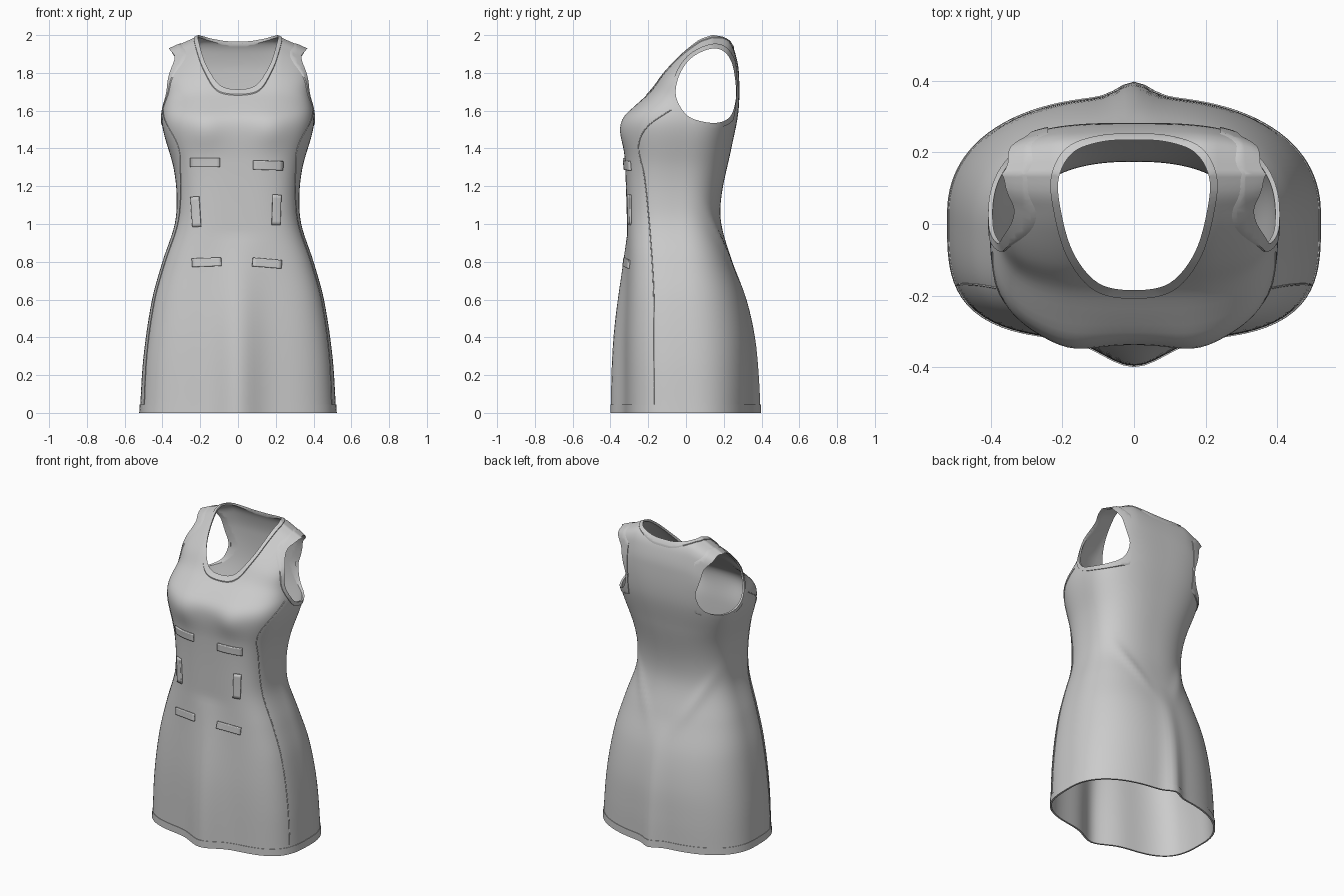
import bpy, bmesh, math
from mathutils import Vector, Matrix

cube = bpy.data.objects.get("Cube")
if cube:
    bpy.data.objects.remove(cube, do_unlink=True)

fabric = bpy.data.materials.new("grey fabric")
fabric.use_nodes = True
fabric.diffuse_color = (0.6, 0.6, 0.6, 1)
fabric.node_tree.nodes["Principled BSDF"].inputs["Base Color"].default_value = (0.6, 0.6, 0.6, 1)


def curve(points):
    """Smooth interpolation through (position, value) pairs."""
    count = len(points)

    def slope(i):
        p, q = points[max(i - 1, 0)], points[min(i + 1, count - 1)]
        return (q[1] - p[1]) / (q[0] - p[0])

    def value(t):
        i = 0
        while i < count - 2 and t > points[i + 1][0]:
            i += 1
        (t0, v0), (t1, v1) = points[i], points[i + 1]
        h = t1 - t0
        u = min(max((t - t0) / h, 0), 1)
        s = u * u * (3 - 2 * u)
        return (v0 + (v1 - v0) * s
                + h * u * (1 - u) * ((1 - u) * slope(i) - u * slope(i + 1)))
    return value


# Body measurements by height
width = curve([(0, .52), (.3, .5), (.6, .455), (.8, .4), (1, .335), (1.15, .325),
               (1.3, .342), (1.53, .402), (1.7, .388), (2, .38)])
front = curve([(0, -.322), (.4, -.322), (.8, -.31), (1.1, -.315), (1.35, -.325), (1.5, -.338),
               (1.57, -.322), (1.63, -.265), (1.7, -.19), (1.8, -.115), (1.9, -.02),
               (1.96, .05), (1.985, .09), (2, .14)])
back = curve([(0, .355), (.2, .355), (.4, .345), (.6, .31), (.8, .245), (1, .187), (1.15, .188),
              (1.4, .24), (1.6, .278), (1.8, .28), (1.9, .262), (1.96, .235),
              (1.985, .2), (2, .14)])
middle = curve([(0, .02), (1.05, -.03), (1.5, 0), (1.75, .08), (2, .14)])
front_square = curve([(0, 3.4), (.6, 3.4), (1.05, 3.4), (1.5, 3.1), (1.7, 3.4),
                      (1.85, 4.8), (1.93, 5), (2, 5)])
back_square = curve([(0, 2.3), (1.1, 2.4), (1.5, 2.7), (1.75, 3.2), (1.9, 3.4), (2, 5)])


def bell(d, size):
    return math.exp(-(d / size) ** 2)


def front_relief(x, z):
    """Centre pleat of the skirt and the bust."""
    pleat = .075 * max(0, 1 - (z / .95) ** 2) * bell(x, .12)
    return pleat + .02 * bell(abs(x) - .18, .09) * bell(z - 1.5, .1)


def back_relief(x, z):
    """Centre pleat of the skirt and the diagonal waist folds."""
    pleat = .04 * max(0, 1 - z / .8) * bell(x, .06)
    fold = .012 * bell(abs(x) - .1 - .55 * (z - .75), .035) * bell(z - .95, .17)
    return pleat + fold


def front_y(x, z):
    n = front_square(z)
    reach = max(0, 1 - abs(x / width(z)) ** n) ** (1 / n)
    return middle(z) + (front(z) - middle(z)) * reach - front_relief(x, z)


def side_x(y, z):
    n = front_square(z)
    depth = abs((y - middle(z)) / (front(z) - middle(z)))
    return width(z) * max(0, 1 - depth ** n) ** (1 / n)


def body_point(angle, z):
    c, s = math.cos(angle), math.sin(angle)
    n = back_square(z) if s >= 0 else front_square(z)
    r = (abs(c) ** n + abs(s) ** n) ** (-1 / n)
    x = width(z) * r * c
    if s >= 0:
        y = middle(z) + (back(z) - middle(z)) * r * s + back_relief(x, z) * s
    else:
        y = middle(z) - (front(z) - middle(z)) * r * s + front_relief(x, z) * s
    # shoulders slope down towards the arms
    drop = .45 * max(0, abs(x) - .2) * min(max((z - 1.6) / .35, 0), 1)
    return x, y, z - drop


def finish(name, bm):
    mesh = bpy.data.meshes.new(name)
    bm.to_mesh(mesh)
    bm.free()
    mesh.materials.append(fabric)
    obj = bpy.data.objects.new(name, mesh)
    bpy.context.collection.objects.link(obj)
    return obj


def activate(obj):
    bpy.ops.object.select_all(action='DESELECT')
    obj.select_set(True)
    bpy.context.view_layer.objects.active = obj


def smooth(obj):
    activate(obj)
    bpy.ops.object.shade_smooth_by_angle(angle=math.radians(40))


def shell(name, thickness, offset, columns=112, rows=84):
    """Thin closed cloth shell of the whole garment."""
    bm = bmesh.new()
    rings = []
    for i in range(rows + 1):
        z = 2 * (1 - (1 - i / rows) ** 1.5)
        rings.append([bm.verts.new(body_point(math.tau * j / columns, z))
                      for j in range(columns)])
    for low, high in zip(rings, rings[1:]):
        for j in range(columns):
            k = (j + 1) % columns
            bm.faces.new((low[j], low[k], high[k], high[j]))
    bmesh.ops.remove_doubles(bm, verts=rings[-1], dist=.00001)
    obj = finish(name, bm)
    mod = obj.modifiers.new("cloth", 'SOLIDIFY')
    mod.thickness, mod.offset = thickness, offset
    return obj


def cut(obj, *steps):
    for operation, cutter in steps:
        mod = obj.modifiers.new("cut", 'BOOLEAN')
        mod.operation, mod.object, mod.solver = operation, cutter, 'EXACT'
    activate(obj)
    for mod in list(obj.modifiers):
        bpy.ops.object.modifier_apply(modifier=mod.name)
    smooth(obj)


def outline(points, grow):
    """Closed smooth loop through the points, grown about its centre."""
    pts = [Vector(p) for p in points]
    centre = sum(pts, Vector((0, 0))) / len(pts)
    loop = []
    for i in range(len(pts)):
        a, b, c, d = (pts[(i + k) % len(pts)] for k in (-1, 0, 1, 2))
        for step in range(6):
            t = step / 6
            p = b + (c - a) * t / 2 + (a * 2 - b * 5 + c * 4 - d) * t * t / 2
            p += (b * 3 - a - c * 3 + d) * t ** 3 / 2
            loop.append(centre + (p - centre) * grow)
    return loop


def prism(name, loop, spans, place):
    bm = bmesh.new()
    for start, end in spans:
        ends = [[bm.verts.new(place(p, depth)) for p in loop] for depth in (start, end)]
        for j in range(len(loop)):
            k = (j + 1) % len(loop)
            bm.faces.new((ends[0][j], ends[0][k], ends[1][k], ends[1][j]))
        bm.faces.new(ends[0][::-1])
        bm.faces.new(ends[1])
    bmesh.ops.recalc_face_normals(bm, faces=bm.faces)
    obj = finish(name, bm)
    obj.hide_render = True
    return obj


# Cutters for the neck and arm openings and their bindings
half_neck = [(.1, -.165), (.17, -.08), (.205, .04), (.21, .13), (.17, .2), (.09, .23)]
neck_points = [(0, -.185)] + half_neck + [(0, .235)] + [(-x, y) for x, y in reversed(half_neck)]
arm_points = [(.15, 1.535), (.03, 1.56), (-.03, 1.62), (-.055, 1.7), (-.03, 1.8), (.03, 1.88),
              (.12, 1.925), (.19, 1.92), (.24, 1.86), (.262, 1.75), (.262, 1.65), (.23, 1.565)]


def neck_cutter(grow):
    return prism("neck_cutter", outline(neck_points, grow), [(1.62, 2.3)],
                 lambda p, d: (p.x, p.y, d))


def arm_cutter(grow, inner):
    return prism("arm_cutter", outline(arm_points, grow), [(-.7, -inner), (inner, .7)],
                 lambda p, d: (d, p.x, p.y))


neck, neck_wide = neck_cutter(1), neck_cutter(1.1)
arms, arms_wide = arm_cutter(1, .17), arm_cutter(1.13, .24)
hem_box = prism("hem_cutter", [Vector(p) for p in ((-1, -1), (1, -1), (1, 1), (-1, 1))],
                [(-.5, .045)], lambda p, d: (p.x, p.y, d))

# Garment body, bindings and hem
cut(shell("dress_body", .008, -1), ('DIFFERENCE', neck), ('DIFFERENCE', arms))
cut(shell("neck_binding", .009, 0), ('INTERSECT', neck_wide), ('DIFFERENCE', neck))
cut(shell("arm_bindings", .009, 0), ('INTERSECT', arms_wide), ('DIFFERENCE', arms),
    ('DIFFERENCE', neck))
cut(shell("hem_band", .006, 0), ('INTERSECT', hem_box))
for cutter in (neck, neck_wide, arms, arms_wide, hem_box):
    bpy.data.objects.remove(cutter, do_unlink=True)

# Side panel seams
seam_y = curve([(0, -.17), (.6, -.17), (.95, -.19), (1.25, -.22), (1.42, -.25),
                (1.52, -.2), (1.61, -.07)])
for side, label in ((1, "left"), (-1, "right")):
    data = bpy.data.curves.new(label + "_seam", 'CURVE')
    data.dimensions = '3D'
    data.bevel_depth, data.bevel_resolution = .003, 1
    spline = data.splines.new('POLY')
    spline.points.add(60)
    for i, point in enumerate(spline.points):
        z = .004 + 1.6 * i / 60
        y = seam_y(z)
        point.co = (side * side_x(y, z), y, z, 1)
    data.materials.append(fabric)
    bpy.context.collection.objects.link(bpy.data.objects.new(label + "_seam", data))


def tab(name, x, z, w, h, tilt):
    """Flat cloth tab that follows the front of the body."""
    bm = bmesh.new()
    bmesh.ops.create_grid(bm, x_segments=8, y_segments=8, size=.5)
    turn = Matrix.Rotation(math.radians(tilt), 2)
    for v in bm.verts:
        p = turn @ Vector((v.co.x * w, v.co.y * h))
        v.co = (x + p.x, front_y(x + p.x, z + p.y) - .01, z + p.y)
    obj = finish(name, bm)
    mod = obj.modifiers.new("thickness", 'SOLIDIFY')
    mod.thickness, mod.offset = .012, -1
    smooth(obj)


# Tabs on the front
tab("upper_right_tab", -.175, 1.325, .16, .048, 0)
tab("upper_left_tab", .16, 1.31, .16, .048, -2)
tab("waist_right_tab", -.225, 1.065, .045, .16, 4)
tab("waist_left_tab", .205, 1.075, .045, .16, -2)
tab("lower_right_tab", -.167, .798, .155, .045, 2)
tab("lower_left_tab", .155, .793, .155, .045, -5)
